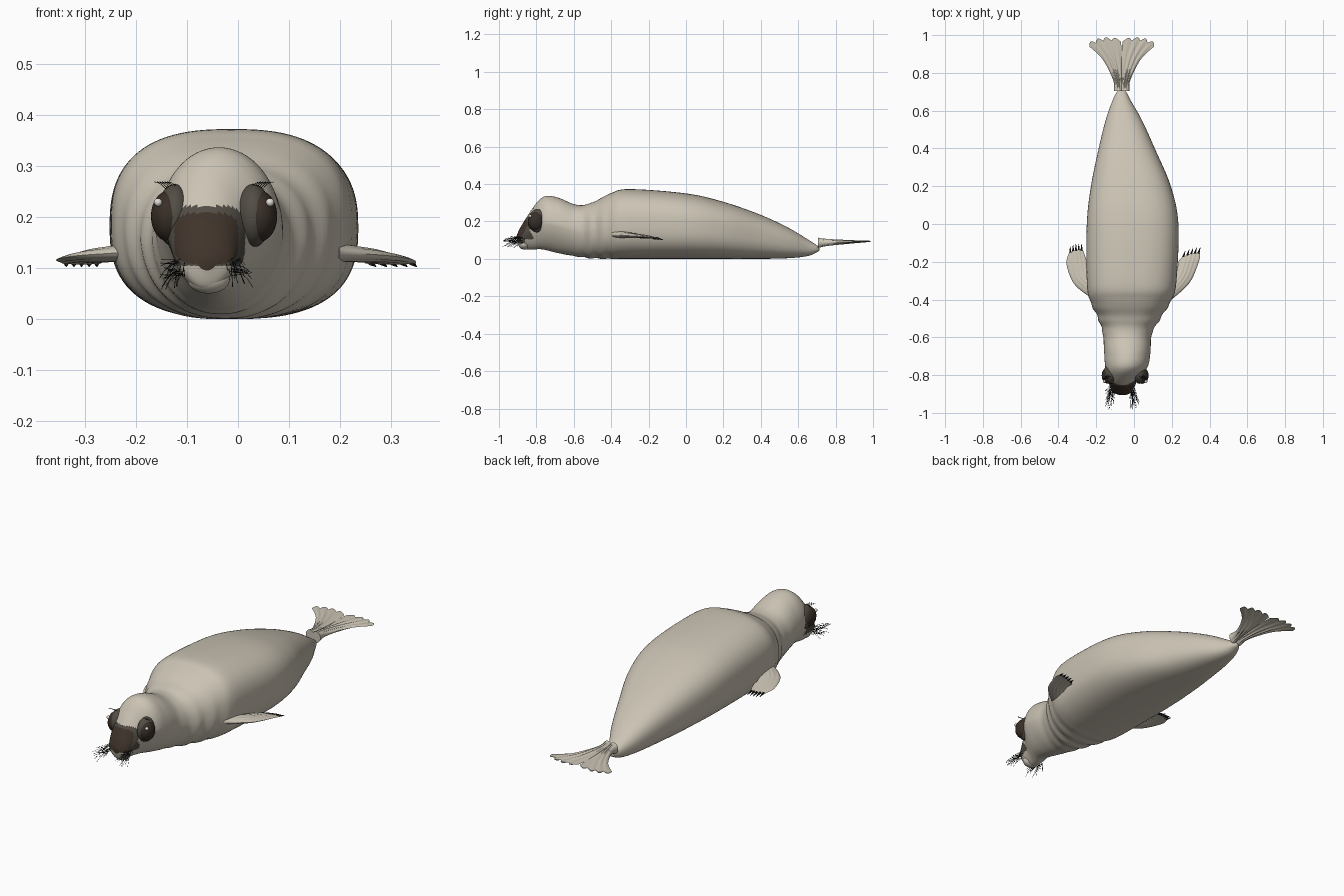
import bpy, math, random
from mathutils import Vector

random.seed(4)
cube = bpy.data.objects.get("Cube")
if cube:
    bpy.data.objects.remove(cube)


def material(name, rgb):
    m = bpy.data.materials.new(name)
    m.use_nodes = True
    m.diffuse_color = (*rgb, 1)
    m.node_tree.nodes["Principled BSDF"].inputs["Base Color"].default_value = (*rgb, 1)
    return m


FUR = material("pale fur", (0.60, 0.55, 0.46))
NOSE = material("nose brown", (0.05, 0.034, 0.024))
GREY = material("dark skin", (0.085, 0.075, 0.06))
EYE = material("eye brown", (0.04, 0.028, 0.02))
CLAW = material("claw black", (0.02, 0.018, 0.015))
GLINT = material("eye glint", (0.75, 0.72, 0.68))


def smooth_path(points, steps):
    """Catmull-Rom samples through rows of numbers."""
    out, n = [], len(points)
    for i in range(n - 1):
        a, b, c, d = (points[min(max(i + k, 0), n - 1)] for k in (-1, 0, 1, 2))
        for s in range(steps):
            t = s / steps
            out.append([q + 0.5 * t * (r - p + t * (2 * p - 5 * q + 4 * r - w + t * (3 * (q - r) + w - p)))
                        for p, q, r, w in zip(a, b, c, d)])
    return out + [list(points[-1])]


def loft(name, rings, mats):
    """Skin a list of equal closed rings and cap both ends."""
    n = len(rings[0])
    verts = [v for ring in rings for v in ring]
    faces = [tuple(range(n))[::-1], tuple(range(len(verts) - n, len(verts)))]
    for r in range(len(rings) - 1):
        for i in range(n):
            j = (i + 1) % n
            faces.append((r * n + i, r * n + j, r * n + n + j, r * n + n + i))
    mesh = bpy.data.meshes.new(name)
    mesh.from_pydata(verts, [], faces)
    for m in mats:
        mesh.materials.append(m)
    ob = bpy.data.objects.new(name, mesh)
    bpy.context.collection.objects.link(ob)
    # Consistent outward normals
    bpy.context.view_layer.objects.active = ob
    bpy.ops.object.select_all(action='DESELECT')
    ob.select_set(True)
    bpy.ops.object.mode_set(mode='EDIT')
    bpy.ops.mesh.select_all(action='SELECT')
    bpy.ops.mesh.normals_make_consistent(inside=False)
    bpy.ops.object.mode_set(mode='OBJECT')
    bpy.ops.object.shade_smooth_by_angle(angle=math.radians(50))
    return ob


def ellipsoid(name, loc, radii, mat):
    bpy.ops.mesh.primitive_uv_sphere_add(segments=32, ring_count=20, location=loc)
    ob = bpy.context.object
    ob.name, ob.scale = name, radii
    ob.data.materials.append(mat)
    bpy.ops.object.shade_smooth()
    return ob


def power(v, e):
    return math.copysign(abs(v) ** e, v)


# Body and head: y, right edge, left edge, underside, top
stations = [
    (-.905, -.08, -.042, .095, .125), (-.89, -.112, -.012, .062, .16),
    (-.86, -.128, .004, .052, .21), (-.82, -.138, .022, .05, .272),
    (-.78, -.148, .058, .052, .32), (-.74, -.154, .078, .045, .337),
    (-.68, -.158, .087, .03, .326), (-.58, -.165, .095, .012, .288),
    (-.5, -.19, .14, .003, .302), (-.4, -.235, .2, 0, .352),
    (-.3, -.25, .225, 0, .373), (0, -.25, .235, 0, .35),
    (.2, -.228, .195, 0, .305), (.4, -.187, .11, 0, .235),
    (.55, -.15, .042, .004, .165), (.65, -.115, -.015, .015, .105),
    (.7, -.09, -.042, .035, .072), (.715, -.07, -.06, .047, .056)]
rings = []
for y, x0, x1, z0, z1 in smooth_path(stations, 10):
    bulk = min(max((y + .7) / .35, 0), 1)          # 0 on head, 1 on trunk
    tail = min(max((y - .3) / .4, 0), 1)
    fold = .014 * math.exp(-((y + .5) / .1) ** 2) * math.sin(y * 95)
    ring = []
    for k in range(96):
        a = math.tau * k / 96
        c, s = math.cos(a), math.sin(a)
        e = 2 / (2 + (.6 - .4 * tail) * bulk)
        px, pz = power(c, e), power(s, e)
        egg = 1 - .22 * (1 - bulk) * max(-pz, 0)
        f = 1 + fold * (1 - .8 * max(s, 0)) * 1.5
        ring.append(((x0 + x1) / 2 + (x1 - x0) / 2 * px * egg * f, y,
                     max((z0 + z1) / 2 + (z1 - z0) / 2 * pz * f, 0)))
    rings.append(ring)
body = loft("body", rings, [FUR, NOSE, GREY])

# Dark muzzle patch with a greyer border
for p in body.data.polygons:
    x, y, z = p.center
    if y < -.79:
        dx, dz = abs(x + .062), abs(z - .158)
        if (dx / .063) ** 4 + (dz / .05) ** 4 < 1:
            p.material_index = 1
        elif (dx / .076) ** 4 + (dz / .064) ** 4 < 1 and z > .104:
            p.material_index = 2
ellipsoid("chin", (-.058, -.865, .078), (.042, .031, .028), FUR)

# Eyes, sockets and glints
for side, label in ((-1, "right"), (1, "left")):
    x = -.047 + side * .089
    ellipsoid(label + "_eye_socket", (x - side * .012, -.79, .203), (.036, .056, .062), GREY)
    ellipsoid(label + "_eye", (x, -.802, .202), (.035, .044, .05), EYE)
    ellipsoid(label + "_eye_glint", (x + side * .021, -.833, .229), (.008, .008, .008), GLINT)


def flipper(name, edge_a, edge_b, thick, heights, teeth, depth, ribs):
    """Flat fan between two edge paths with a scalloped end; returns tip points."""
    a, b = smooth_path(edge_a, 8), smooth_path(edge_b, 8)
    last, half = len(a) - 1, 36
    out = (Vector(a[-1]) + Vector(b[-1]) - Vector(a[-4]) - Vector(b[-4])).normalized()

    def point(i, u, sign):
        v = i / last
        p = Vector(a[i]).lerp(Vector(b[i]), u)
        bow = abs(math.sin(math.pi * teeth * u)) * depth + depth * math.sin(math.pi * u)
        p += out * bow * v ** 3
        t = (thick * (1 - v) ** 1.2 + .003) * math.sin(math.pi * u) ** .5 if 0 < u < 1 else 0
        t *= 1 - ribs * v * (.5 + .5 * math.cos(math.tau * teeth * u))
        z = heights[0] + (heights[1] - heights[0]) * v
        return (p.x, p.y, z + sign * t)

    rings = [[point(i, k / half, 1) for k in range(half)] +
             [point(i, 1 - k / half, -1) for k in range(half)] for i in range(last + 1)]
    loft(name, rings, [FUR])
    return [Vector(point(last, (k + .5) / teeth, 0)) for k in range(teeth)], out


# Front flippers with claws
paths = {
    "left": ([(.2, -.4), (.295, -.31), (.343, -.2), (.35, -.155)],
             [(.18, -.33), (.225, -.25), (.235, -.2), (.25, -.18)]),
    "right": ([(-.215, -.4), (-.315, -.32), (-.357, -.215), (-.345, -.155)],
              [(-.2, -.3), (-.245, -.24), (-.252, -.19), (-.27, -.14)])}
for label, (outer, inner) in paths.items():
    tips, out = flipper(label + "_front_flipper", outer, inner, .017, (.132, .109), 5, .008, .4)
    for k, tip in enumerate(tips):
        aim = Vector((out.x, out.y, -.25))
        bpy.ops.mesh.primitive_cone_add(vertices=8, radius1=.006, radius2=.001, depth=.034,
                                        location=tip + aim * .008)
        claw = bpy.context.object
        claw.name = f"{label}_claw_{k + 1}"
        claw.rotation_euler = aim.to_track_quat('Z', 'Y').to_euler()
        claw.data.materials.append(CLAW)
        bpy.ops.object.shade_smooth_by_angle()

# Tail flippers: two fans side by side
for side, label in ((-1, "right"), (1, "left")):
    outer = [(-.065 + side * w, y) for w, y in ((.042, .705), (.045, .76), (.1, .87), (.172, .94))]
    inner = [(-.065 + side * w, y) for w, y in ((-.006, .705), (-.004, .76), (-.003, .87), (.004, .965))]
    flipper(label + "_tail_flipper", outer, inner, .026, (.085, .094), 4, .019, .7)


def hairs(name, strands):
    curve = bpy.data.curves.new(name, 'CURVE')
    curve.dimensions, curve.bevel_depth, curve.bevel_resolution = '3D', .0007, 0
    for pts in strands:
        s = curve.splines.new('POLY')
        s.points.add(len(pts) - 1)
        for p, co in zip(s.points, pts):
            p.co = (*co, 1)
    curve.materials.append(CLAW)
    bpy.context.collection.objects.link(bpy.data.objects.new(name, curve))


# Whiskers and brow hairs
for side, label in ((-1, "right"), (1, "left")):
    whiskers, brows = [], []
    for k in range(34):
        root = Vector((-.062 + side * random.uniform(.04, .062), random.uniform(-.885, -.85),
                       random.uniform(.085, .12)))
        reach = random.uniform(.03, .105)
        spread = side * random.uniform(-.005, .035)
        drop = random.uniform(-.035, .012)
        whiskers.append([root + Vector((spread * t, -reach * t, drop * t * t)) for t in (0, .35, .7, 1)])
    for k in range(6):
        root = Vector((-.047 + side * (.07 + .005 * k), -.8, .255))
        brows.append([root + Vector((side * .022 * t, -.02 * t, .03 * t - .016 * t * t))
                      for t in (0, .4, .7, 1)])
    hairs(label + "_whiskers", whiskers)
    hairs(label + "_brow_hairs", brows)
